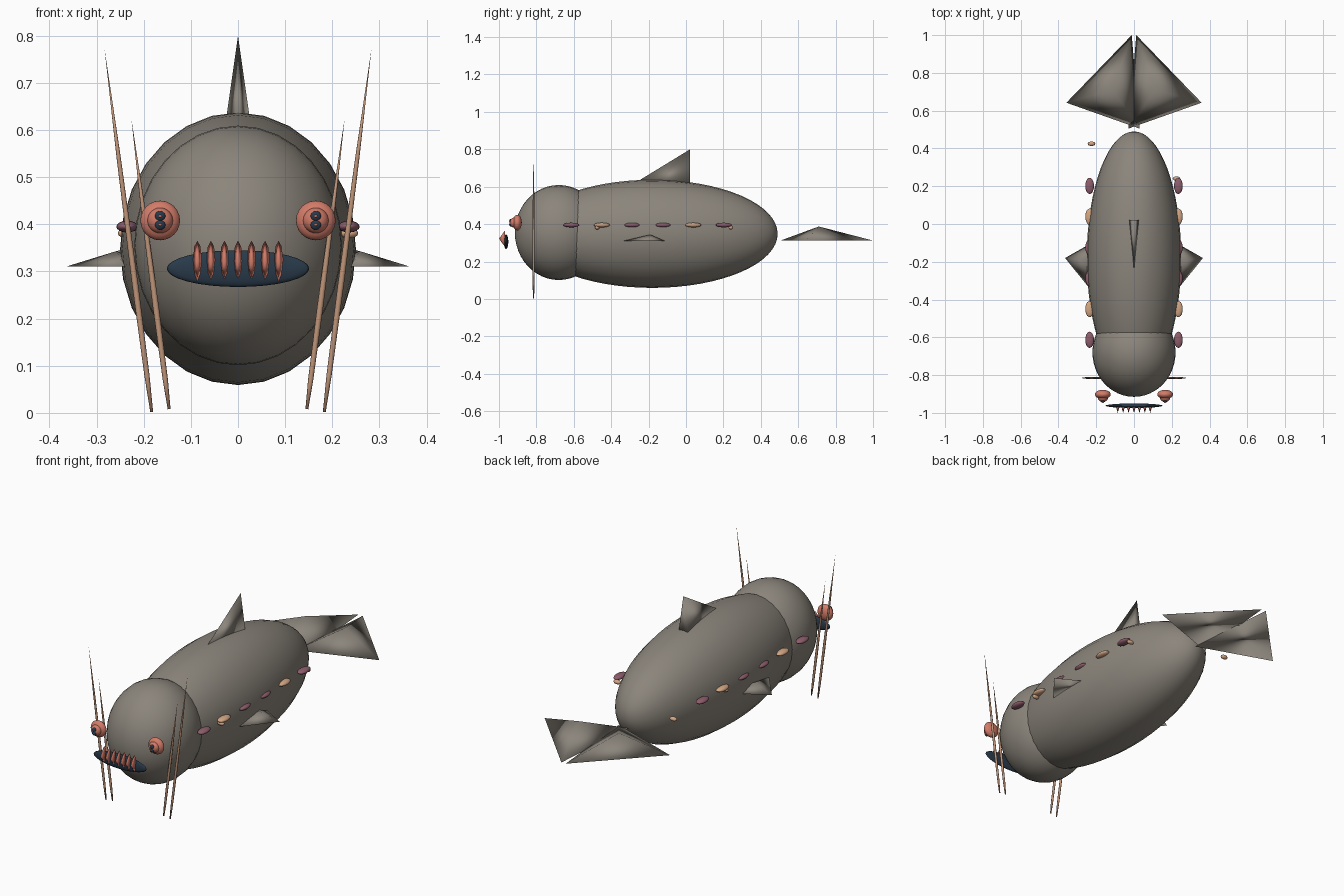
import bpy, bmesh, math
from mathutils import Vector, Matrix

if "Cube" in bpy.data.objects:
    bpy.data.objects.remove(bpy.data.objects["Cube"])


def material(name, color):
    m = bpy.data.materials.new(name)
    m.diffuse_color = (*color, 1)
    m.use_nodes = True
    m.node_tree.nodes["Principled BSDF"].inputs["Base Color"].default_value = m.diffuse_color
    return m


GREY = material("warm grey", (0.26, 0.235, 0.20))
SALMON = material("salmon", (0.65, 0.20, 0.14))
NAVY = material("dark blue", (0.022, 0.042, 0.068))
PEACH = material("peach", (0.65, 0.38, 0.23))
MAUVE = material("mauve", (0.27, 0.11, 0.15))
TAN = material("tan", (0.52, 0.30, 0.19))


def finish(name, bm, mat, smooth=True):
    bmesh.ops.recalc_face_normals(bm, faces=bm.faces)
    mesh = bpy.data.meshes.new(name)
    bm.to_mesh(mesh)
    bm.free()
    mesh.materials.append(mat)
    for p in mesh.polygons:
        p.use_smooth = smooth
    ob = bpy.data.objects.new(name, mesh)
    bpy.context.collection.objects.link(ob)
    return ob


def ellipsoid(name, loc, radii, mat, segs=20, rings=12):
    """Ellipsoid whose poles lie along y."""
    bm = bmesh.new()
    bmesh.ops.create_uvsphere(bm, u_segments=segs, v_segments=rings, radius=1)
    bm.transform(Matrix.Translation(loc) @ Matrix.Diagonal((*radii, 1))
                 @ Matrix.Rotation(math.pi / 2, 4, 'X'))
    return finish(name, bm, mat)


def pyramid_fin(name, base, apex):
    """Three-sided pyramid with soft shading."""
    bm = bmesh.new()
    b = [bm.verts.new(p) for p in base]
    a = bm.verts.new(apex)
    bm.faces.new(b)
    for i in range(3):
        bm.faces.new((b[i], b[(i + 1) % 3], a))
    return finish(name, bm, GREY)


def whisker(name, top, bottom):
    """Round tapered spine, sharp at the top and blunt at the bottom."""
    top, bottom = Vector(top), Vector(bottom)
    axis = bottom - top
    bm = bmesh.new()
    tip = bm.verts.new(top)
    side = axis.cross(Vector((0, 1, 0))).normalized()
    previous = None
    for t, r in ((0.3, 0.0045), (0.65, 0.0065), (0.9, 0.0055), (1.0, 0.003)):
        ring = []
        for k in range(10):
            a = math.tau * k / 10
            offset = side * math.cos(a) + Vector((0, 1, 0)) * math.sin(a)
            ring.append(bm.verts.new(top + axis * t + offset * r))
        for k in range(10):
            n = (k + 1) % 10
            if previous:
                bm.faces.new((previous[k], previous[n], ring[n], ring[k]))
            else:
                bm.faces.new((tip, ring[n], ring[k]))
        previous = ring
    bm.faces.new(previous)
    return finish(name, bm, TAN)


# Body and head
ellipsoid("body", (0, -0.18, 0.348), (0.25, 0.67, 0.289), GREY, 28, 32)
ellipsoid("head", (0, -0.68, 0.355), (0.22, 0.235, 0.254), GREY, 32, 24)

# Fin on the back
pyramid_fin("dorsal_fin", [(0, -0.305, 0.60), (0.0285, 0.022, 0.60), (-0.0285, 0.022, 0.60)],
            (0, 0.022, 0.80))

for s, side in ((-1, "left"), (1, "right")):
    # Tail and side fins
    pyramid_fin(side + "_tail_fin", [(s * 0.012, 1.0, 0.312), (s * 0.358, 0.642, 0.312),
                                     (-s * 0.03, 0.505, 0.312)], (s * 0.114, 0.71, 0.387))
    pyramid_fin(side + "_side_fin", [(s * 0.365, -0.18, 0.31), (s * 0.24, -0.335, 0.31),
                                     (s * 0.17, -0.07, 0.31)], (s * 0.258, -0.195, 0.343))

    # Whiskers
    whisker(side + "_outer_whisker", (s * 0.283, -0.815, 0.772), (s * 0.183, -0.815, 0.002))
    whisker(side + "_inner_whisker", (s * 0.226, -0.815, 0.623), (s * 0.146, -0.815, 0.008))

    # Eye with a raised iris and a figure-eight pupil
    x = s * 0.165
    ellipsoid(side + "_eye", (x, -0.902, 0.408), (0.042, 0.024, 0.042), SALMON, 24, 14)
    ellipsoid(side + "_iris", (x, -0.92, 0.408), (0.027, 0.022, 0.027), SALMON, 24, 14)
    for dz, part in ((-0.009, "lower"), (0.009, "upper")):
        ellipsoid(f"{side}_{part}_pupil", (x, -0.938, 0.408 + dz), (0.0115, 0.007, 0.0115), NAVY, 12, 8)
        ellipsoid(f"{side}_{part}_pupil_dot", (x, -0.944, 0.408 + dz), (0.004, 0.003, 0.003), SALMON, 8, 6)

    # Row of spots along the flank
    for i, mat in enumerate((MAUVE, PEACH, MAUVE, MAUVE, PEACH, MAUVE)):
        ellipsoid(f"{side}_spot_{i + 1}", (s * 0.235, -0.613 + 0.163 * i, 0.395),
                  (0.023, 0.043, 0.0125), mat, 16, 10)

# Small loose spots
for i, p in enumerate([(0.225, 0.24, 0.381), (0.235, -0.475, 0.381),
                       (-0.225, 0.425, 0.381), (-0.235, 0.02, 0.381)]):
    ellipsoid(f"small_spot_{i + 1}", p, (0.02, 0.012, 0.011), PEACH, 12, 8)

# Mouth plate and pointed teeth
ellipsoid("mouth", (0, -0.962, 0.306), (0.151, 0.012, 0.039), NAVY, 32, 12)
for i in range(7):
    bm = bmesh.new()
    bmesh.ops.create_cone(bm, cap_ends=True, segments=8, radius1=1, radius2=0, depth=1)
    bm.transform(Matrix.Translation((0.0287 * (i - 3), -0.984, 0.322))
                 @ Matrix.Diagonal((0.0095, 0.032, 0.043, 1))
                 @ Matrix.Rotation(math.pi / 2, 4, 'X'))
    finish(f"tooth_{i + 1}", bm, SALMON)
